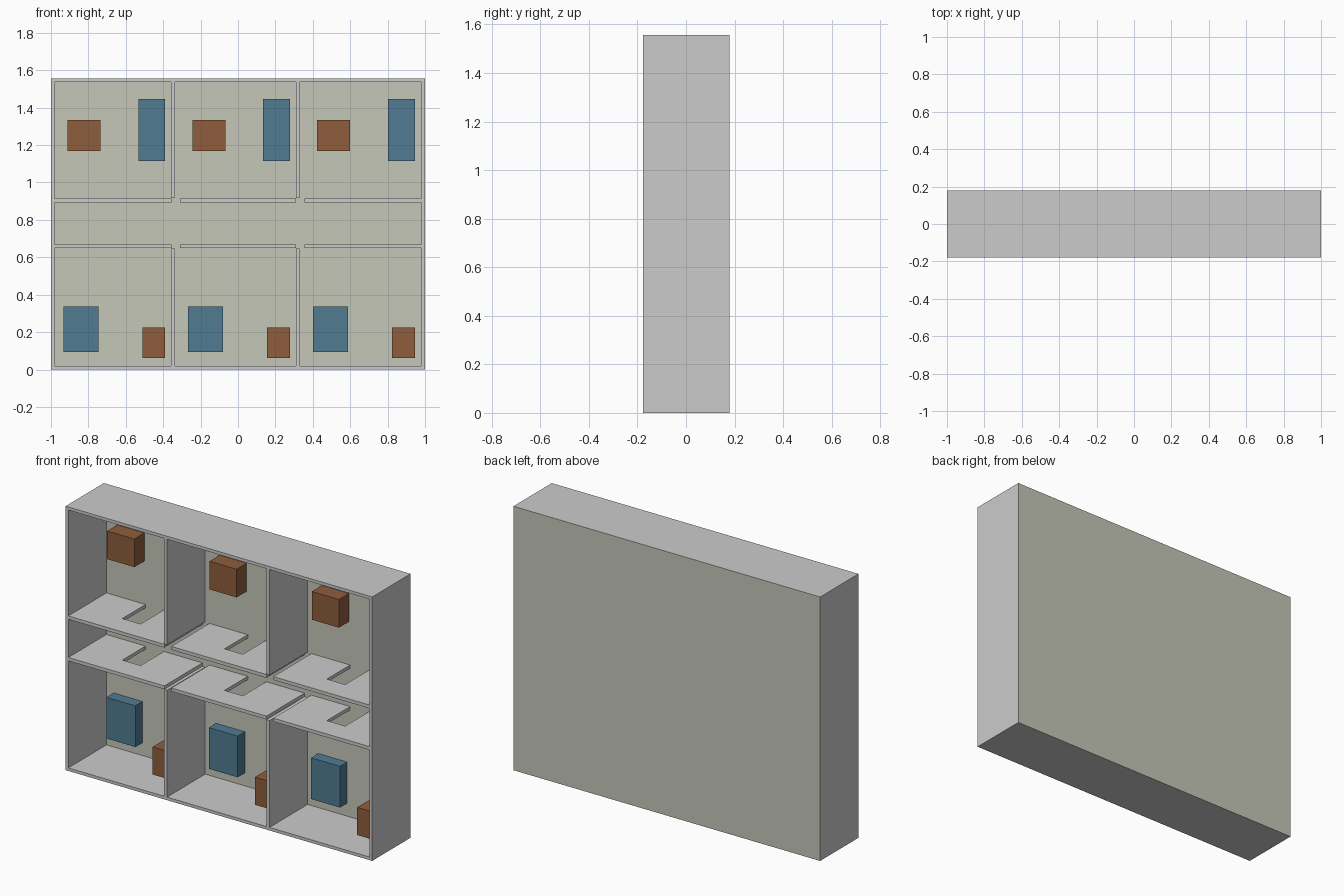
import bpy, bmesh

if "Cube" in bpy.data.objects:
    bpy.data.objects.remove(bpy.data.objects["Cube"])

W, D, H, T = 1.0, 0.178, 1.556, 0.018   # half width, half depth, height, wall
PITCH = 0.667                            # room spacing along x


def material(name, rgb):
    m = bpy.data.materials.new(name)
    m.diffuse_color = (*rgb, 1)
    m.use_nodes = True
    m.node_tree.nodes["Principled BSDF"].inputs["Base Color"].default_value = m.diffuse_color
    return m


floor_mat = material("floor_beige", (0.56, 0.57, 0.48))
blue = material("blue", (0.08, 0.20, 0.29))
brown = material("brown", (0.27, 0.11, 0.045))


def extrude(name, pts, vec, mat=None):
    """Closed profile pushed along a vector."""
    bm = bmesh.new()
    face = bm.faces.new([bm.verts.new(p) for p in pts])
    new = bmesh.ops.extrude_face_region(bm, geom=[face])["geom"]
    bmesh.ops.translate(bm, vec=vec, verts=[v for v in new if isinstance(v, bmesh.types.BMVert)])
    bmesh.ops.recalc_face_normals(bm, faces=bm.faces)
    me = bpy.data.meshes.new(name)
    bm.to_mesh(me)
    bm.free()
    if mat:
        me.materials.append(mat)
    ob = bpy.data.objects.new(name, me)
    bpy.context.collection.objects.link(ob)
    return ob


def box(name, x0, x1, y0, y1, z0, z1, mat=None):
    pts = [(x0, y0, z0), (x1, y0, z0), (x1, y1, z0), (x0, y1, z0)]
    return extrude(name, pts, (0, 0, z1 - z0), mat)


# Outer walls
box("outer_wall_bottom", -W, W, -D, D, 0, T)
box("outer_wall_top", -W, W, -D, D, H - T, H)
box("outer_wall_left", -W, -W + T, -D, D, T, H - T)
box("outer_wall_right", W - T, W, -D, D, T, H - T)

# Thin floor panel closing the back
box("floor_panel", -W, W, D - 0.001, D + 0.001, 0, H, floor_mat)

# Partitions between rooms
for i, x in enumerate((-0.358, 0.31)):
    box(f"partition_lower_{i}", x, x + 0.02, -D, D, T, 0.648)
    box(f"partition_upper_{i}", x, x + 0.02, -D, D, 0.916, H - T)

# Corridor walls, each with a doorway open at the floor
for i, (a, b) in enumerate(((-0.983, -0.356), (-0.31, 0.31), (0.355, 0.983))):
    c = (i - 1) * PITCH
    d0, d1, head = c - 0.06, c + 0.06, -0.04
    for tag, z in (("lower", 0.649), ("upper", 0.894)):
        pts = [(a, -D, z), (b, -D, z), (b, D, z), (d1, D, z),
               (d1, head, z), (d0, head, z), (d0, D, z), (a, D, z)]
        extrude(f"corridor_wall_{tag}_{i}", pts, (0, 0, 0.02))

# Furniture repeated in every room
for i in range(3):
    o = i * PITCH
    box(f"desk_{i}", -0.911 + o, -0.734 + o, 0.083, D, 1.168, 1.334, brown)
    box(f"tall_bed_{i}", -0.533 + o, -0.389 + o, 0.083, D, 1.115, 1.447, blue)
    box(f"bed_{i}", -0.934 + o, -0.746 + o, 0.11, D, 0.094, 0.337, blue)
    box(f"wardrobe_{i}", -0.511 + o, -0.389 + o, -0.065, D, 0.062, 0.225, brown)
